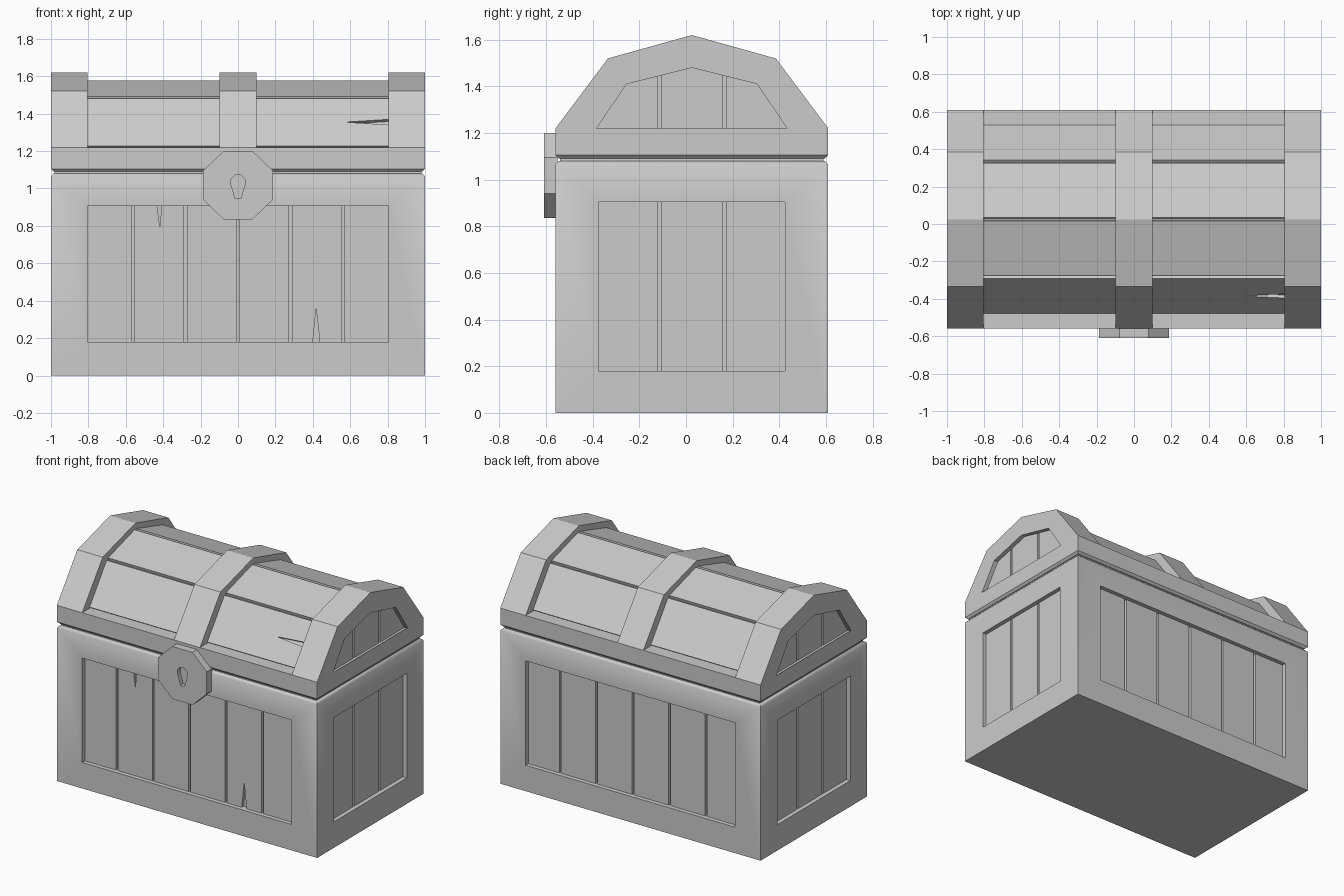
import bpy, bmesh, math
from mathutils import Vector as V

if "Cube" in bpy.data.objects:
    bpy.data.objects.remove(bpy.data.objects["Cube"], do_unlink=True)

GREY = 0.6
mat = bpy.data.materials.new("plain grey")
mat.use_nodes = True
mat.diffuse_color = (GREY, GREY, GREY, 1)
mat.node_tree.nodes["Principled BSDF"].inputs["Base Color"].default_value = (GREY, GREY, GREY, 1)

CY = 0.025              # middle of the chest in depth
HALF_X, HALF_Y = 1.0, 0.585
BEVEL = 0.015
FLOOR, SUNK = 0.05, 0.03    # recess depth, depth of plank surface
GAP = 0.0075
UP = V((0, 0, 1))


def face(bm, pts):
    bm.faces.new([bm.verts.new(p) for p in pts])


def ring(bm, a, b):
    """Quads between two closed loops of equal length."""
    for j in range(len(a)):
        k = (j + 1) % len(a)
        face(bm, [a[j], a[k], b[k], b[j]])


def recess(bm, outer, inner, inward):
    """Flat frame from outer loop to inner loop, then a sunken pocket."""
    deep = [p + inward for p in inner]
    ring(bm, outer, inner)
    ring(bm, inner, deep)
    face(bm, deep)


def finish(name, bm, smooth_angle=0):
    bmesh.ops.remove_doubles(bm, verts=bm.verts, dist=0.0005)
    bmesh.ops.recalc_face_normals(bm, faces=bm.faces)
    if smooth_angle:
        for f in bm.faces:
            f.smooth = True
        for e in bm.edges:
            e.smooth = e.calc_face_angle(math.pi) < math.radians(smooth_angle)
    mesh = bpy.data.meshes.new(name)
    bm.to_mesh(mesh)
    bm.free()
    mesh.materials.append(mat)
    ob = bpy.data.objects.new(name, mesh)
    bpy.context.scene.collection.objects.link(ob)
    return ob


def plank(name, pts, origin, u, v, thick=SUNK):
    """Board with outline pts in the u, v plane, thickened inwards."""
    n = u.cross(v)
    top = [origin + u * a + v * b for a, b in pts]
    low = [p - n * thick for p in top]
    bm = bmesh.new()
    face(bm, top)
    face(bm, low)
    ring(bm, top, low)
    finish(name, bm)


def arch(half):
    """Mirror a half profile (offset, z) into front-to-back (y, z) points."""
    return [(CY - a, z) for a, z in half] + [(CY + a, z) for a, z in half[-2::-1]]


# Four sides: name, outward normal, across direction, half width, distance, panel half width
sides = [
    ("front", V((0, -1, 0)), V((1, 0, 0)), HALF_X, HALF_Y, 0.805),
    ("back", V((0, 1, 0)), V((-1, 0, 0)), HALF_X, HALF_Y, 0.805),
    ("left", V((1, 0, 0)), V((0, 1, 0)), HALF_Y, HALF_X, 0.4),
    ("right", V((-1, 0, 0)), V((0, -1, 0)), HALF_Y, HALF_X, 0.4),
]
LOW, HIGH, BODY_TOP = 0.18, 0.905, 1.08
PITCH = 0.28
centre = V((0, CY, 0))

# Body box with a framed recess on each side and a softened top edge
bm = bmesh.new()
for name, n, u, hw, dist, pw in sides:
    mid = centre + n * dist
    rect = lambda w, z0, z1: [mid + u * a + UP * z for a, z in ((-w, z0), (w, z0), (w, z1), (-w, z1))]
    outer = rect(hw, 0, BODY_TOP - BEVEL)
    recess(bm, outer, rect(pw, LOW, HIGH), -n * FLOOR)
    rim = [mid - n * BEVEL + u * s * (hw - BEVEL) + UP * BODY_TOP for s in (-1, 1)]
    face(bm, [outer[3], outer[2], rim[1], rim[0]])
for z, b in ((0, 0), (BODY_TOP, BEVEL)):
    x, y = HALF_X - b, HALF_Y - b
    face(bm, [centre + V((sx * x, sy * y, z)) for sx, sy in ((-1, -1), (1, -1), (1, 1), (-1, 1))])
finish("chest_body", bm, 50)

# Upright planks inside the body recesses, two on the front are split
for name, n, u, hw, dist, pw in sides:
    count = 6 if hw == HALF_X else 3
    for i in range(count):
        a = -pw if i == 0 else (i - count / 2) * PITCH + GAP
        b = pw if i == count - 1 else (i + 1 - count / 2) * PITCH - GAP
        bottom, top = [(a, LOW), (b, LOW)], [(b, HIGH), (a, HIGH)]
        if name == "front" and i == 1:
            top[1:1] = [(-0.41, HIGH), (-0.417, 0.785), (-0.432, HIGH)]
        if name == "front" and i == 4:
            bottom[1:1] = [(0.4, LOW), (0.418, 0.36), (0.437, LOW)]
        plank(f"{name}_plank_{i + 1}", bottom + top, centre + n * (dist - SUNK), u, UP, FLOOR - SUNK)

# Lid shell: raised straps and sunken bays on one faceted arch
strap = arch([(HALF_Y, 1.22), (0.36, 1.52), (0, 1.62)])
bay = arch([(0.485, 1.22), (0.30, 1.471), (0, 1.559)])
window = arch([(0.415, 1.21), (0.28, 1.41), (0, 1.48)])
LID_LOW = 1.09
stations = [-1, -0.805, -0.1, 0.1, 0.805, 1]
at = lambda x, prof: [V((x, y, z)) for y, z in prof]


def rim_points(x, s):
    """Rim top, rim bottom and bevelled underside on the front (-1) or back (1)."""
    y = CY + s * HALF_Y
    return [V((x, y, 1.22)), V((x, y, LID_LOW + BEVEL)),
            V((x * (1 - BEVEL), y - s * BEVEL, LID_LOW))]


bm = bmesh.new()
for i, (x0, x1) in enumerate(zip(stations, stations[1:])):
    sunken = i % 2 == 1
    prof = bay if sunken else strap
    p, q = at(x0, prof), at(x1, prof)
    for k in range(4):
        face(bm, [p[k], q[k], q[k + 1], p[k + 1]])
    f0, f1, b0, b1 = rim_points(x0, -1), rim_points(x1, -1), rim_points(x0, 1), rim_points(x1, 1)
    for r0, r1 in ((f0, f1), (b0, b1)):
        for k in range(2):
            face(bm, [r0[k], r1[k], r1[k + 1], r0[k + 1]])
    face(bm, [f0[2], f1[2], b1[2], b0[2]])
    if sunken:
        for end in (0, 4):
            face(bm, [V((x, *pr[end])) for x, pr in ((x0, strap), (x1, strap), (x1, bay), (x0, bay))])
        for x in (x0, x1):
            o, n = at(x, strap), at(x, bay)
            for k in range(4):
                face(bm, [o[k], o[k + 1], n[k + 1], n[k]])
for x in (-1, 1):
    recess(bm, at(x, strap), at(x, window), V((-x * FLOOR, 0, 0)))
    f, b = rim_points(x, -1), rim_points(x, 1)
    for k in range(2):
        face(bm, [f[k], b[k], b[k + 1], f[k + 1]])
finish("lid_shell", bm)

# Lengthwise lid planks, one with a split end
surface = arch([(0.51, 1.22), (0.31, 1.49), (0, 1.58)])
U = V((1, 0, 0))
for side, x0, x1 in (("right", -0.805, -0.1), ("left", 0.1, 0.805)):
    for k in range(4):
        p, q = V((0, *surface[k])), V((0, *surface[k + 1]))
        length = (q - p).length
        a, b = 0.01, length - 0.01
        pts = [(x0, a), (x1, a), (x1, b), (x0, b)]
        if side == "left" and k == 0:
            m = length / 2
            pts[2:2] = [(x1, m - 0.018), (0.57, m), (x1, m + 0.018)]
        plank(f"lid_plank_{side}_{k + 1}", pts, p, U, (q - p).normalized())

# Short upright planks in the lid ends
inner, outer = PITCH / 2 - GAP, PITCH / 2 + GAP
slope = lambda a: 1.48 - 0.25 * a
middle = [(-inner, 1.21), (inner, 1.21), (inner, slope(inner)), (0, 1.48), (-inner, slope(inner))]
flank = [(outer, 1.21), (0.415, 1.21), (0.28, 1.41), (outer, slope(outer))]
mirrored = [(-a, z) for a, z in reversed(flank)]
for name, n, u, hw, dist, pw in sides[2:]:
    for i, pts in enumerate((mirrored, middle, flank)):
        plank(f"lid_end_plank_{name}_{i + 1}", pts, centre + n * (dist - SUNK), u, UP, FLOOR - SUNK)

# Recessed seam between body and lid
seam = [(s * (HALF_X - 0.02), t * (HALF_Y - 0.02)) for s, t in ((-1, -1), (1, -1), (1, 1), (-1, 1))]
plank("lid_seam", seam, V((0, CY, 1.1)), U, V((0, 1, 0)), 0.03)

# Eight-sided lock plate with a sunken keyhole
def mirror_loop(half, y):
    return [V((a, y, z)) for a, z in half] + [V((-a, y, z)) for a, z in reversed(half)]


plate_half = [(0.077, 1.2), (0.187, 1.095), (0.187, 0.94), (0.077, 0.835)]
key_half = [(0.015, 1.072), (0.037, 1.05), (0.037, 1.02), (0.015, 0.945)]
bm = bmesh.new()
plate, back = mirror_loop(plate_half, -0.61), mirror_loop(plate_half, -0.55)
recess(bm, plate, mirror_loop(key_half, -0.61), V((0, 0.03, 0)))
ring(bm, plate, back)
face(bm, back)
finish("lock_plate", bm)
